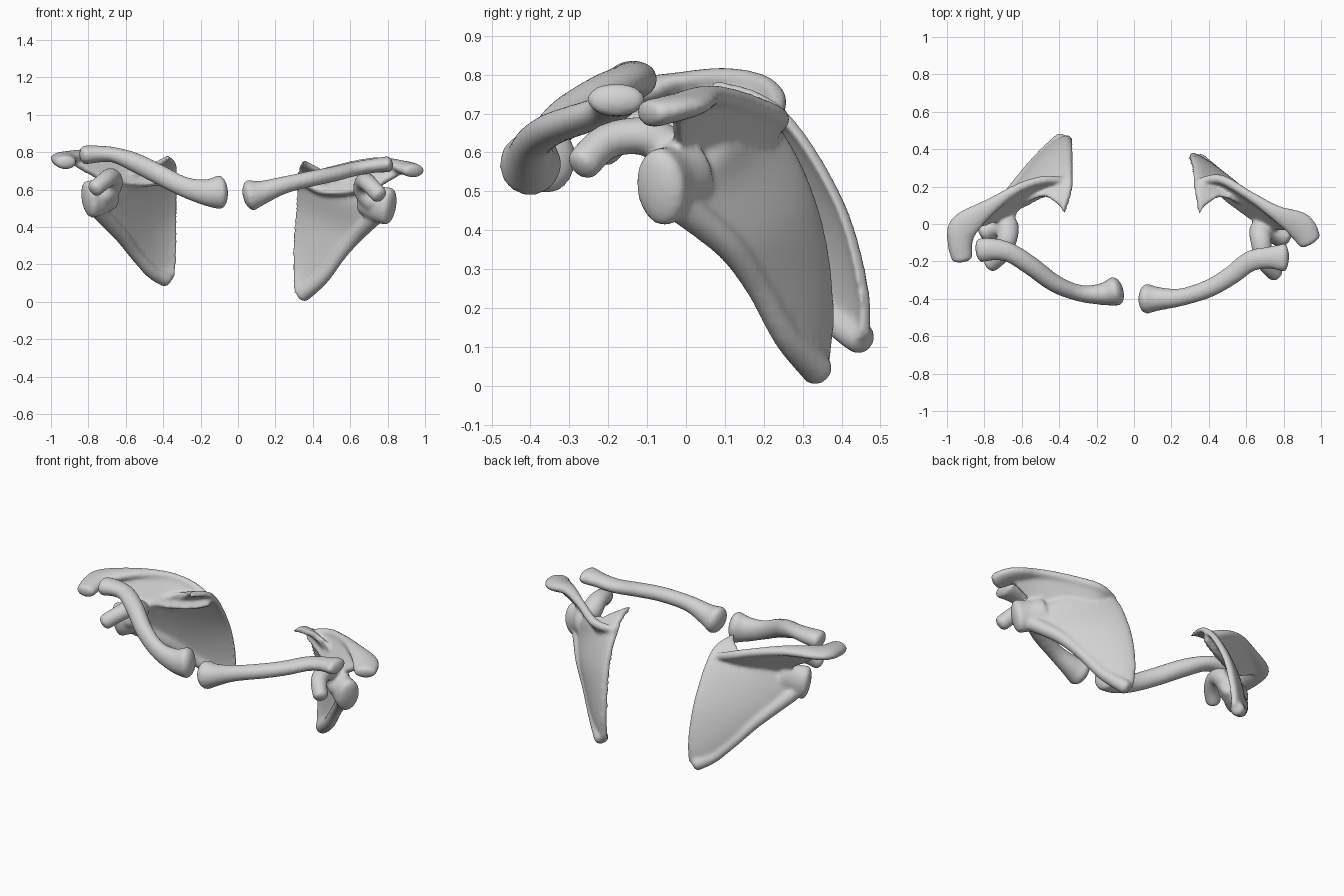
import bpy
import bmesh
import math
from mathutils import Vector

default_cube = bpy.data.objects.get("Cube")
if default_cube:
    bpy.data.objects.remove(default_cube, do_unlink=True)

bone = bpy.data.materials.new("bone_grey")
bone.use_nodes = True
bone_color = (.65, .65, .65, 1)
bone.diffuse_color = bone_color
for node in bone.node_tree.nodes:
    if node.type == "BSDF_PRINCIPLED":
        node.inputs["Base Color"].default_value = bone_color
        node.inputs["Roughness"].default_value = .6

UP = Vector((0, 0, 1))


def spline(points, steps=6):
    """Smooth curve through tuples of any length."""
    result = []
    last = len(points) - 1
    for i in range(last):
        quad = (points[max(i - 1, 0)], points[i], points[i + 1], points[min(i + 2, last)])
        for step in range(steps):
            t = step / steps
            result.append([
                b + .5 * t * (c - a + t * (2 * a - 5 * b + 4 * c - d + t * (3 * (b - c) + d - a)))
                for a, b, c, d in zip(*quad)])
    result.append(list(points[last]))
    return result


def loft(bm, rings):
    """Closed skin over a row of rings."""
    rows = [[bm.verts.new(co) for co in ring] for ring in rings]
    count = len(rows[0])
    for low, high in zip(rows, rows[1:]):
        for i in range(count):
            j = (i + 1) % count
            bm.faces.new((low[i], low[j], high[j], high[i]))
    bm.faces.new(rows[0])
    bm.faces.new(rows[-1])


def tube(bm, points, sides=20, cap=.55):
    """Rounded bar through (x, y, z, half width, half height)."""
    path = spline(points)
    centres = [Vector(p[:3]) for p in path]
    last = len(path) - 1
    rings = []

    def ring(index, scale, shift):
        tangent = (centres[min(index + 1, last)] - centres[max(index - 1, 0)]).normalized()
        side = tangent.cross(UP).normalized()
        top = side.cross(tangent)
        wide, tall = path[index][3:5]
        middle = centres[index] + tangent * shift * cap * min(wide, tall)
        angles = [math.tau * k / sides for k in range(sides)]
        rings.append([middle + (side * wide * math.cos(a) + top * tall * math.sin(a)) * scale
                      for a in angles])

    bends = [math.radians(a) for a in (25, 50, 75)]
    for bend in reversed(bends):
        ring(0, math.cos(bend), -math.sin(bend))
    for index in range(last + 1):
        ring(index, 1, 0)
    for bend in bends:
        ring(last, math.cos(bend), math.sin(bend))
    loft(bm, rings)


def plate(bm, edge_a, edge_b, bows, thick, columns=14):
    """Thin curved sheet between two edges, bowed to the back."""
    rows = spline([tuple(a[:3]) + tuple(b[:3]) + (bow,)
                   for a, b, bow in zip(edge_a, edge_b, bows)])
    starts = [Vector(row[:3]) for row in rows]
    ends = [Vector(row[3:6]) for row in rows]
    middles = [(a + b) / 2 for a, b in zip(starts, ends)]
    last = len(rows) - 1
    rings = []
    for i, row in enumerate(rows):
        across = ends[i] - starts[i]
        along = middles[min(i + 1, last)] - middles[max(i - 1, 0)]
        normal = across.cross(along).normalized() * thick
        line = []
        for k in range(columns + 1):
            t = k / columns
            bow = row[6] * (4 * t * (1 - t)) ** .7
            line.append(starts[i] + across * t + Vector((0, bow, -.1 * bow)))
        rings.append([p + normal for p in line] + [p - normal for p in reversed(line)])
    loft(bm, rings)


def finish(bm, name, mirror, voxel):
    """Mirror to its side, fuse the overlapping solids and soften them."""
    for vert in bm.verts:
        vert.co.x *= mirror
    bmesh.ops.recalc_face_normals(bm, faces=bm.faces)
    mesh = bpy.data.meshes.new(name)
    bm.to_mesh(mesh)
    bm.free()
    mesh.materials.append(bone)
    for face in mesh.polygons:
        face.use_smooth = True
    obj = bpy.data.objects.new(name, mesh)
    bpy.context.scene.collection.objects.link(obj)
    fuse = obj.modifiers.new("fuse", "REMESH")
    fuse.mode = "VOXEL"
    fuse.voxel_size = voxel
    fuse.use_smooth_shade = True
    soften = obj.modifiers.new("soften", "SMOOTH")
    soften.factor = .5
    soften.iterations = 8


def shoulder_blade(name, mirror, lateral, medial, crest, socket, hook):
    bm = bmesh.new()
    # Thin triangular blade with a hollowed upper border
    plate(bm, lateral, medial, (0, .02, .03, .04, .05, .06, .105), .017)
    # Thickened outer border down to the lower tip
    border = (.042, .036, .033, .038, .044)
    tube(bm, [tuple(p) + (r, r) for p, r in zip(lateral, border)])
    # Ridge fin and its thick crest ending in the flat shoulder tip
    lean = Vector((.03, .08, .14))
    base = [Vector(p[:3]) - lean * k for p, k in zip(crest, (.2, .8, 1.1, .95, .2))]
    plate(bm, base, crest[:5], (0,) * 5, .018)
    tube(bm, crest)
    # Full neck with the joint socket, and the hooked process above it
    flare = ((.06, .085), (.064, .095), (.069, .102))
    tube(bm, [p + r for p, r in zip(socket, flare)], cap=.45)
    thickness = ((.06, .06), (.062, .06), (.056, .05), (.048, .046), (.044, .046))
    tube(bm, [p + r for p, r in zip(hook, thickness)])
    finish(bm, name, mirror, .01)


def collar_bone(name, mirror, points):
    bm = bmesh.new()
    tube(bm, points, sides=24)
    finish(bm, name, mirror, .012)


shoulder_blade(
    "left_shoulder_blade", 1,
    lateral=((.345, .34, .038), (.45, .26, .125), (.55, .185, .255), (.64, .11, .36),
             (.74, -.01, .46), (.7, .02, .55), (.63, .04, .62)),
    medial=((.305, .355, .05), (.297, .367, .18), (.303, .352, .35), (.315, .312, .5),
            (.322, .25, .63), (.33, .17, .72), (.35, .05, .75)),
    crest=((.335, .22, .67, .02, .02), (.46, .24, .69, .026, .026), (.62, .15, .73, .026, .026),
           (.76, .06, .745, .042, .028), (.885, -.01, .72, .076, .034),
           (.94, -.09, .7, .064, .037)),
    socket=((.68, .02, .55), (.74, -.03, .525), (.805, -.065, .51)),
    hook=((.73, -.05, .53), (.68, -.03, .59), (.68, -.1, .64), (.7, -.2, .63),
          (.755, -.265, .57)))

shoulder_blade(
    "right_shoulder_blade", -1,
    lateral=((.385, .45, .12), (.46, .39, .16), (.545, .305, .25), (.625, .2, .355),
             (.75, .03, .49), (.7, .04, .58), (.64, .04, .65)),
    medial=((.345, .46, .125), (.333, .455, .24), (.332, .42, .4), (.332, .365, .53),
            (.332, .275, .67), (.335, .18, .745), (.375, .055, .775)),
    crest=((.345, .225, .685, .02, .02), (.47, .235, .735, .025, .025),
           (.61, .195, .775, .026, .026), (.76, .1, .79, .042, .028),
           (.905, -.01, .775, .078, .032), (.93, -.09, .76, .07, .038),
           (.92, -.185, .745, .057, .038)),
    socket=((.68, .03, .58), (.74, -.01, .56), (.795, -.04, .548)),
    hook=((.73, -.03, .56), (.68, -.01, .62), (.68, -.08, .665), (.71, -.16, .65),
          (.765, -.215, .605)))

collar_bone("left_collar_bone", 1, (
    (.07, -.4, .57, .082, .085), (.13, -.4, .585, .064, .064), (.25, -.392, .625, .048, .047),
    (.4, -.345, .66, .049, .043), (.52, -.275, .685, .052, .041), (.62, -.2, .71, .057, .039),
    (.72, -.18, .727, .06, .039), (.805, -.18, .736, .078, .044)))

collar_bone("right_collar_bone", -1, (
    (.1, -.36, .585, .081, .093), (.17, -.375, .585, .059, .072), (.29, -.37, .615, .045, .055),
    (.42, -.32, .68, .048, .055), (.55, -.225, .745, .052, .052), (.66, -.155, .785, .053, .042),
    (.75, -.135, .79, .06, .046), (.82, -.14, .785, .067, .052)))
